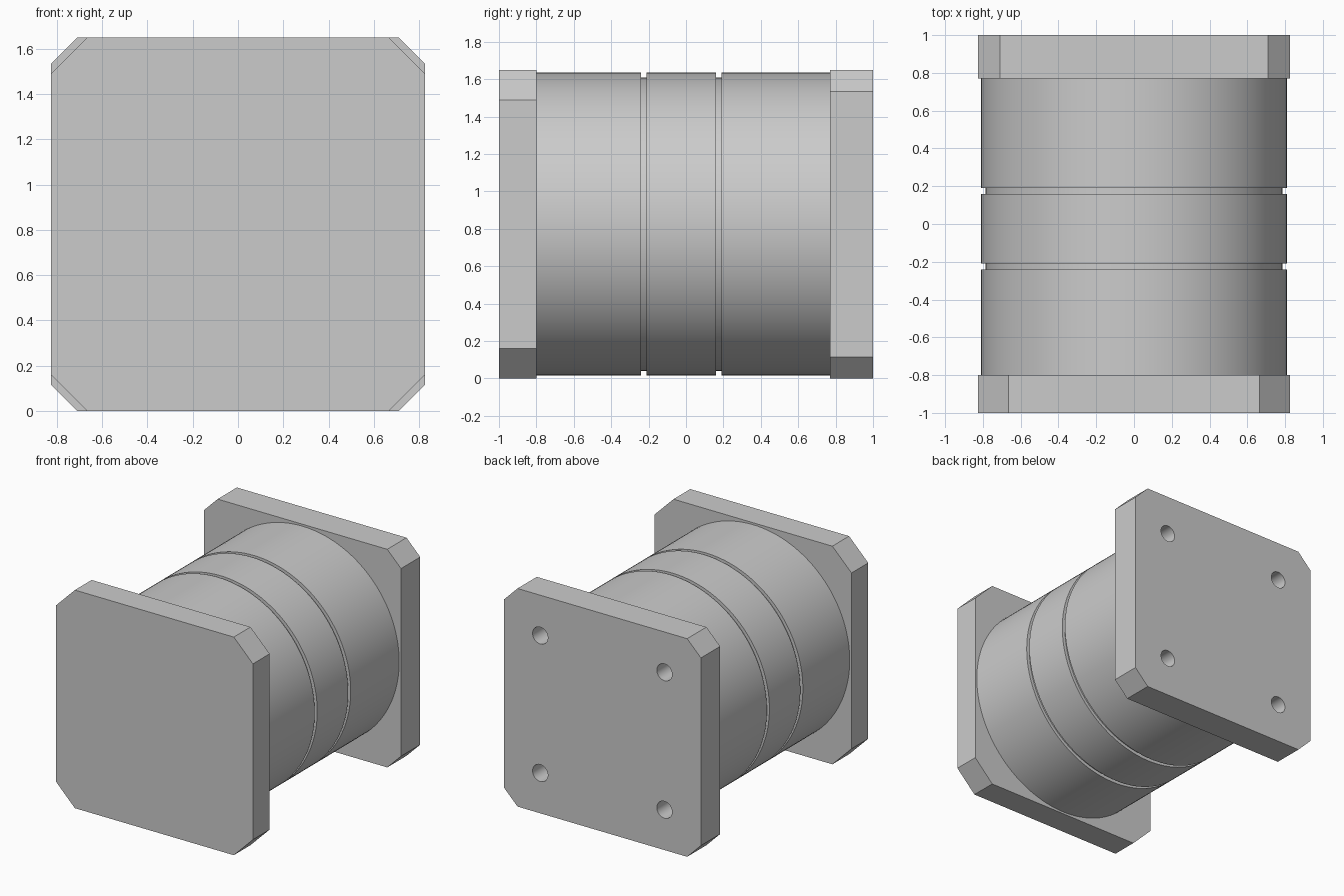
import bpy
import bmesh
import math
from mathutils import Matrix, Vector

cube = bpy.data.objects.get("Cube")
if cube:
    bpy.data.objects.remove(cube, do_unlink=True)

MID = 0.825    # axis height, also half the plate width

grey = bpy.data.materials.new("plain grey")
grey.use_nodes = True
colour = (0.6, 0.6, 0.6, 1)
grey.diffuse_color = colour
grey.node_tree.nodes["Principled BSDF"].inputs["Base Color"].default_value = colour


def finish(name, bm):
    bmesh.ops.recalc_face_normals(bm, faces=bm.faces)
    mesh = bpy.data.meshes.new(name)
    bm.to_mesh(mesh)
    bm.free()
    mesh.materials.append(grey)
    obj = bpy.data.objects.new(name, mesh)
    bpy.context.collection.objects.link(obj)
    return obj


def activate(obj):
    bpy.ops.object.select_all(action="DESELECT")
    obj.select_set(True)
    bpy.context.view_layer.objects.active = obj


def plate(name, y0, y1, cut):
    """Square plate with chamfered corners, extruded along y."""
    a, b = MID, MID - cut
    outline = [(a, b), (b, a), (-b, a), (-a, b), (-a, -b), (-b, -a), (b, -a), (a, -b)]
    bm = bmesh.new()
    face = bm.faces.new([bm.verts.new((x, y0, z + MID)) for x, z in outline])
    ext = bmesh.ops.extrude_face_region(bm, geom=[face])
    moved = [v for v in ext["geom"] if isinstance(v, bmesh.types.BMVert)]
    bmesh.ops.translate(bm, verts=moved, vec=(0, y1 - y0, 0))
    return finish(name, bm)


# End plates
plate("front_plate", -1, -0.8, 0.16)
back = plate("back_plate", 0.77, 1, 0.115)

# Four bolt holes through the back plate
bm = bmesh.new()
for sx in (-1, 1):
    for sz in (-1, 1):
        place = Matrix.Translation((sx * 0.52, 0.88, MID + sz * 0.52))
        bmesh.ops.create_cone(bm, cap_ends=True, segments=32, radius1=0.064,
                              radius2=0.064, depth=0.4,
                              matrix=place @ Matrix.Rotation(math.pi / 2, 4, "X"))
cutter = finish("hole_cutter", bm)
cut = back.modifiers.new("bolt_holes", "BOOLEAN")
cut.object = cutter
cut.operation = "DIFFERENCE"
cut.solver = "EXACT"
activate(back)
bpy.ops.object.modifier_apply(modifier=cut.name)
bpy.data.objects.remove(cutter, do_unlink=True)
bpy.ops.object.shade_smooth_by_angle(angle=math.radians(30))

# Round body with two grooves, turned about the y axis
R, GROOVE = 0.81, 0.785
profile = [(0, -0.8), (R, -0.8)]
for y in (-0.24, 0.16):
    profile += [(R, y), (GROOVE, y), (GROOVE, y + 0.03), (R, y + 0.03)]
profile += [(R, 0.77), (0, 0.77)]
bm = bmesh.new()
points = [bm.verts.new((r, y, MID)) for r, y in profile]
edges = [bm.edges.new(pair) for pair in zip(points, points[1:])]
bmesh.ops.spin(bm, geom=points + edges, cent=Vector((0, 0, MID)), axis=(0, 1, 0),
               angle=math.tau, steps=128, use_duplicate=False)
bmesh.ops.remove_doubles(bm, verts=bm.verts, dist=0.0001)
body = finish("round_body", bm)
activate(body)
bpy.ops.object.shade_smooth_by_angle(angle=math.radians(30))
